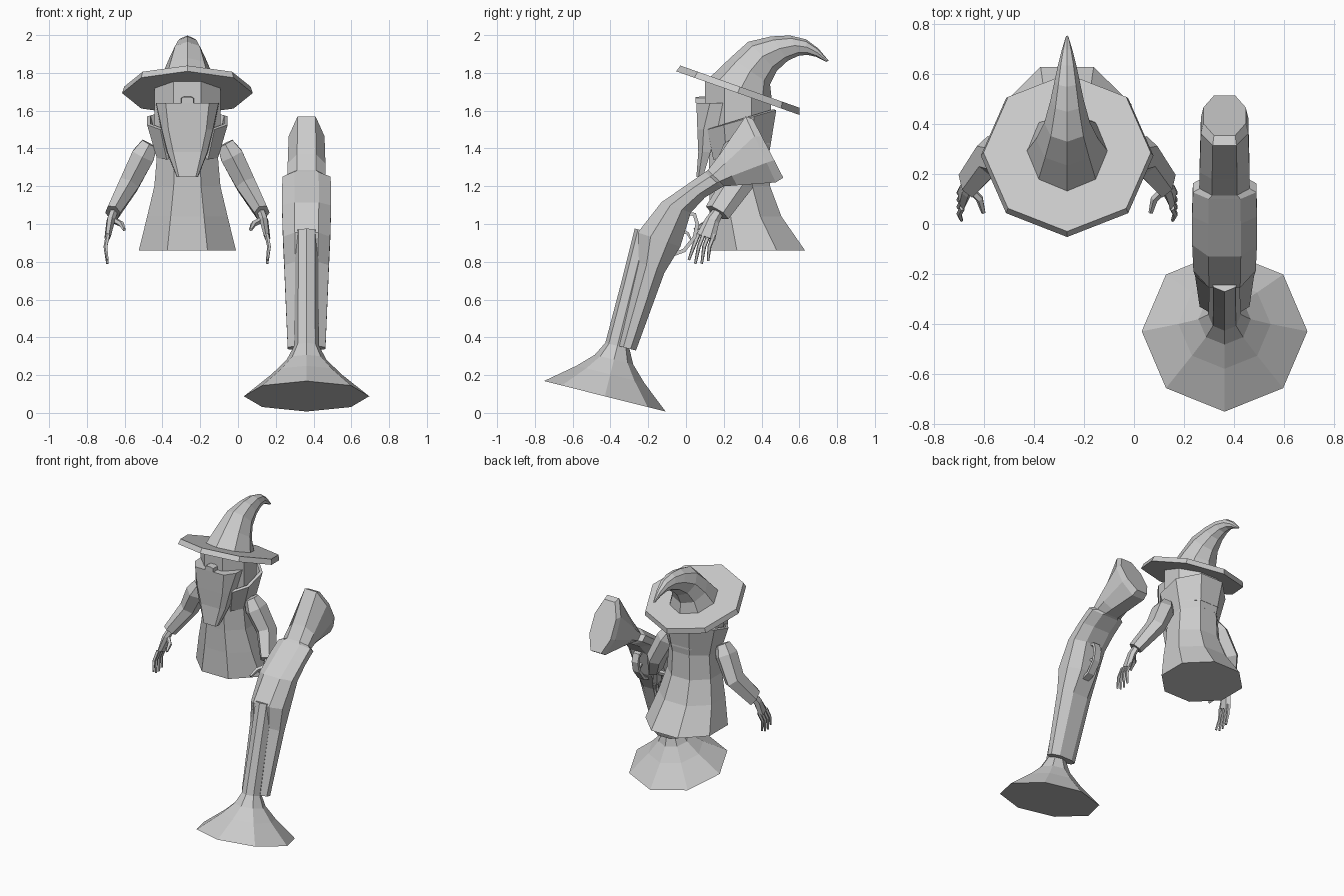
import bpy, bmesh, math
from mathutils import Vector

if "Cube" in bpy.data.objects:
    bpy.data.objects.remove(bpy.data.objects["Cube"])

grey = bpy.data.materials.new("plain_grey")
grey.diffuse_color = (0.6, 0.6, 0.6, 1)
grey.use_nodes = True
grey.node_tree.nodes["Principled BSDF"].inputs["Base Color"].default_value = grey.diffuse_color
CX = -0.268   # centre line of the figure
GX = 0.363    # centre line of the gun


def loft(name, rings, closed=True):
    """Skin matching rings of points; caps both ends when closed."""
    bm = bmesh.new()
    vs = [[bm.verts.new(p) for p in r] for r in rings]
    n = len(vs[0])
    for a, b in zip(vs, vs[1:]):
        for i in range(n if closed else n - 1):
            j = (i + 1) % n
            bm.faces.new((a[i], a[j], b[j], b[i]))
    if closed:
        bm.faces.new(vs[0])
        bm.faces.new(vs[-1])
    bmesh.ops.recalc_face_normals(bm, faces=bm.faces)
    me = bpy.data.meshes.new(name)
    bm.to_mesh(me)
    bm.free()
    me.materials.append(grey)
    ob = bpy.data.objects.new(name, me)
    bpy.context.collection.objects.link(ob)
    return ob


def ring(c, u, v, n=8, phase=0.0):
    c, u, v = Vector(c), Vector(u), Vector(v)
    return [c + u * math.cos(t) + v * math.sin(t)
            for t in (2 * math.pi * (i + phase) / n for i in range(n))]


def tube(name, pts, radii, n=6, side=(1, 0, 0), phase=0.5):
    """Loft along a path; radii are (sideways, other) pairs."""
    pts = [Vector(p) for p in pts]
    rings = []
    for i, p in enumerate(pts):
        d = (pts[min(i + 1, len(pts) - 1)] - pts[max(i - 1, 0)]).normalized()
        v = d.cross(Vector(side)).normalized()
        u = v.cross(d)
        rings.append(ring(p, u * radii[i][0], v * radii[i][1], n, phase))
    return loft(name, rings)


# ---- robe: (z, centre y, half width, half depth)
k = 1 / math.cos(math.pi / 8)
loft("robe", [ring((CX, y, z), (a * k, 0, 0), (0, b * k, 0), 8, 0.5) for z, y, a, b in
              [(0.86, .375, .257, .255), (1.04, .315, .213, .19), (1.2, .285, .175, .16),
               (1.4, .28, .158, .16), (1.52, .28, .165, .16)]])

# ---- head, its top sloped to meet the brim
head = []
for z, s in ((1.42, 0), (1.6, 0), (1.72, -0.35)):
    r = ring((CX, .275, z), (.175 * k, 0, 0), (0, .175 * k, 0), 8, 0.5)
    head.append([Vector((p.x, p.y, p.z + s * (p.y - .275))) for p in r])
loft("head", head)

# ---- beard: (z, front half width, side half width, front y, back y)
loft("beard", [[(CX + x, y, z) for x, y in
                ((-f, yf), (f, yf), (s, (yf * 2 + yb) / 3), (s * 1.03, yb), (-s * 1.03, yb), (-s, (yf * 2 + yb) / 3))]
               for z, f, s, yf, yb in
               [(1.64, .115, .165, .055, .27), (1.5, .10, .135, .06, .16),
                (1.38, .075, .105, .065, .13), (1.25, .045, .055, .055, .09)]])
loft("nose", [[(CX + x * w, y, 1.657 + z * w) for x, z in
               ((-.035, -.018), (.035, -.018), (.035, .01), (.02, .018), (-.02, .018), (-.035, .01))]
              for y, w in ((.05, .9), (.12, 1))])

# ---- upright collar, open at the front
angles = [math.radians(a) for a in (-52, -22, 22, 67, 113, 158, 202, 232)]
collar = loft("collar", [[(CX + a * math.cos(t), .28 + b * math.sin(t), z + rise * math.sin(t))
                          for t in angles]
                         for z, a, b, rise in [(1.36, .165, .165, .02), (1.55, .22, .205, .06)]], False)
m = collar.modifiers.new("thickness", 'SOLIDIFY')
m.thickness = 0.02
m.offset = 0

# ---- hat brim and bent crown
tilt = math.radians(19.5)
back = Vector((0, math.cos(tilt), -math.sin(tilt)))
up = Vector((0, math.sin(tilt), math.cos(tilt)))
hat = Vector((CX, .28, 1.71))
loft("hat_brim", [ring(hat + up * h, (r, 0, 0), back * r) for h, r in ((-.018, .346), (.018, .335))])

# crown sections: front point, rear point in (y, z), half width
crown = [((.115, 1.765), (.455, 1.65), .168), ((.235, 1.88), (.445, 1.74), .125),
         ((.33, 1.965), (.48, 1.81), .092), ((.45, 1.993), (.54, 1.865), .067),
         ((.55, 1.998), (.60, 1.892), .05), ((.635, 1.978), (.645, 1.895), .036),
         ((.70, 1.93), (.69, 1.885), .022), ((.755, 1.865), (.742, 1.858), .006)]
rings = []
for f, b, w in crown:
    f, b = Vector((CX, *f)), Vector((CX, *b))
    rings.append(ring((f + b) / 2, (w, 0, 0), (f - b) / 2))
loft("hat_crown", rings)

# ---- arms and hands, the second set mirrored across the figure
for s, side in ((1, "left"), (-1, "right")):
    def P(x, y, z):
        return (CX + s * x, y, z)
    across = (s * .9, 0, .38)
    tube(side + "_sleeve",
         [P(.20, .25, 1.425), P(.235, .255, 1.36), P(.31, .27, 1.21), P(.395, .165, 1.06)],
         [(.05, .05), (.07, .085), (.062, .085), (.043, .07)], 6, across)
    tube(side + "_palm", [P(.385, .18, 1.08), P(.405, .14, 1.02), P(.422, .105, .93)],
         [(.022, .028), (.024, .038), (.016, .052)], 6, across)
    for i in range(4):
        y, drop = .065 + .028 * i, (.02, 0, 0, .015)[i]
        tube(f"{side}_finger_{i + 1}",
             [P(.42, y, .945), P(.433, y - .025, .88), P(.423, y - .05 + .006 * i, .79 + drop)],
             [(.012, .012), (.011, .011), (.007, .007)], 5)
    tube(side + "_thumb", [P(.39, .14, 1.02), P(.35, .10, 1.0), P(.335, .045, .97)],
         [(.015, .018), (.016, .016), (.009, .009)], 5)

# ---- flared barrel: (distance along axis, radius)
axis = Vector((0, .243, .97))
cross = Vector((0, .97, -.243))
muzzle = Vector((GX, -.43, .088))
loft("barrel", [ring(muzzle + axis * t, (r, 0, 0), cross * r) for t, r in
                [(0, .332), (.12, .185), (.2, .105), (.275, .066), (.6, .062), (.9, .062)]])

# ---- stock: front point, rear point in (y, z), half width
stock = [((-.36, .355), (-.265, .33), .10), ((-.25, .80), (-.115, .74), .118),
         ((-.255, .955), (-.03, .88), .125), ((-.13, 1.115), (.025, 1.06), .13),
         ((.0, 1.205), (.10, 1.14), .13), ((.10, 1.275), (.19, 1.195), .127),
         ((.115, 1.285), (.205, 1.20), .10), ((.18, 1.37), (.27, 1.205), .10),
         ((.315, 1.57), (.475, 1.22), .095), ((.355, 1.555), (.515, 1.245), .085)]
rings = []
for f, b, w in stock:
    f, b = Vector((GX, *f)), Vector((GX, *b))
    rings.append([f.lerp(b, t) + Vector((x * w, 0, 0)) for t, x in
                  ((0, -.5), (0, .5), (.3, 1), (.7, 1), (1, .5), (1, -.5), (.7, -1), (.3, -1))])
loft("stock", rings)

# ---- trigger guard and trigger
tube("trigger_guard",
     [(GX, -.09, .83), (GX, -.01, .86), (GX, .045, .93), (GX, .06, 1.0), (GX, .045, 1.05), (GX, .0, 1.06)],
     [(.035, .014)] * 6, 4)
tube("trigger", [(GX, -.03, .97), (GX, .01, .95), (GX, .025, .92)],
     [(.012, .012), (.011, .011), (.006, .006)], 4)
